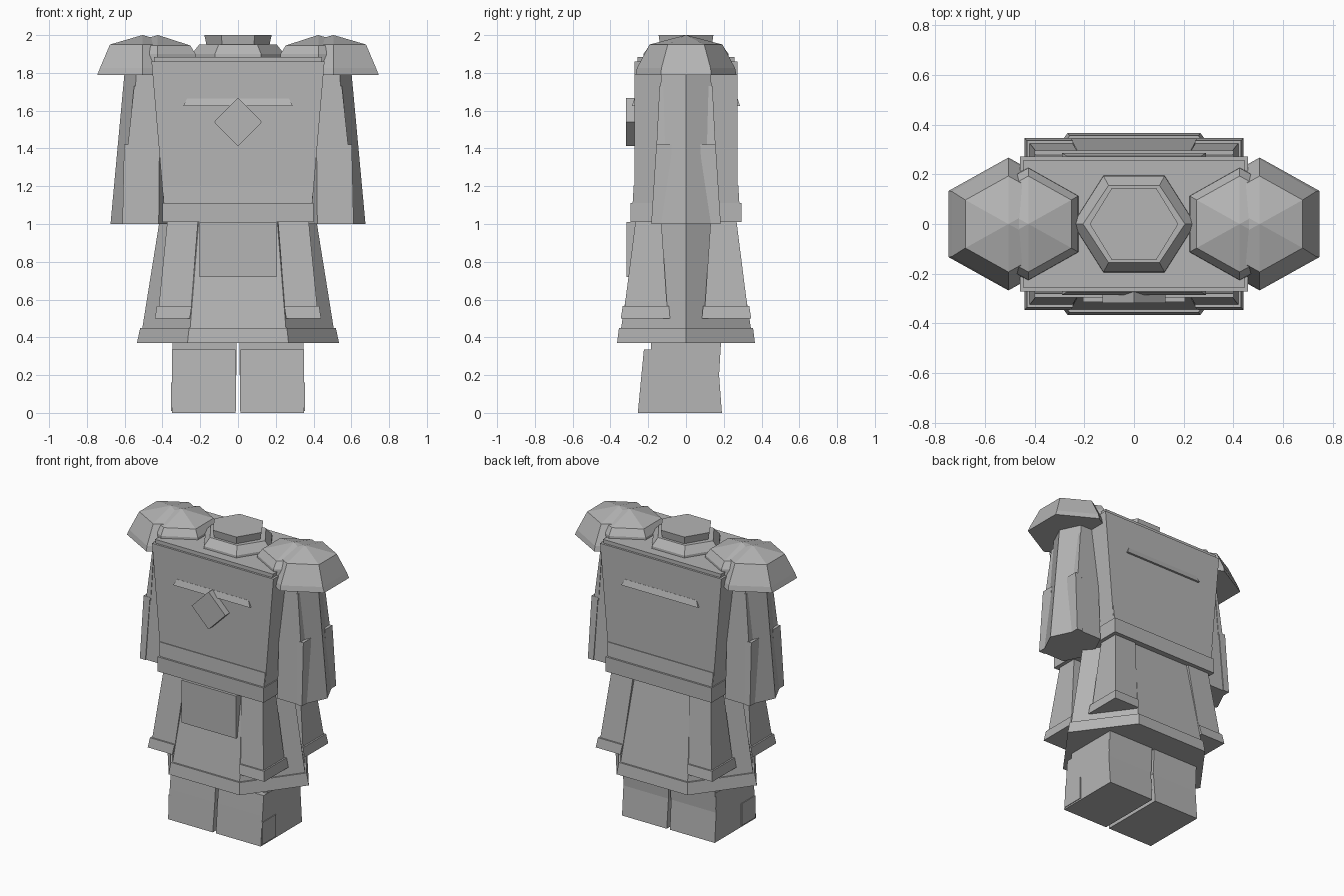
import bpy, bmesh, math

if "Cube" in bpy.data.objects:
    bpy.data.objects.remove(bpy.data.objects["Cube"])

stone = bpy.data.materials.new("stone_grey")
stone.diffuse_color = (0.46, 0.46, 0.46, 1)
stone.use_nodes = True
stone.node_tree.nodes["Principled BSDF"].inputs["Base Color"].default_value = stone.diffuse_color


def hexagon(cx, rx, ry, cy=0.0, turn=0):
    """Six points; rx and ry are half extents, turn=0 puts corners on x, 30 on y."""
    kx, ky = (1, math.cos(math.pi / 6)) if turn == 0 else (math.cos(math.pi / 6), 1)
    angles = [math.radians(turn + 60 * i) for i in range(6)]
    return [(cx + rx * math.cos(a) / kx, cy + ry * math.sin(a) / ky) for a in angles]


def rect(x0, x1, y0, y1):
    return [(x0, y0), (x1, y0), (x1, y1), (x0, y1)]


def flip(ring, sx, sy):
    return [(x * sx, y * sy) for x, y in ring]


def loft(name, layers, sx=1, sy=1):
    """Closed flat-sided solid through (z, ring) layers, optionally mirrored."""
    bm = bmesh.new()
    rings = [[bm.verts.new((x, y, z)) for x, y in flip(r, sx, sy)] for z, r in layers]
    n = len(rings[0])
    for a, b in zip(rings, rings[1:]):
        for i in range(n):
            j = (i + 1) % n
            bm.faces.new((a[i], a[j], b[j], b[i]))
    bm.faces.new(rings[0][::-1])
    bm.faces.new(rings[-1])
    bmesh.ops.recalc_face_normals(bm, faces=bm.faces)
    mesh = bpy.data.meshes.new(name)
    bm.to_mesh(mesh)
    bm.free()
    mesh.materials.append(stone)
    obj = bpy.data.objects.new(name, mesh)
    bpy.context.collection.objects.link(obj)
    return obj


# Torso with top lip, waist band and belt
loft("torso", [(1.01, rect(-.385, .385, -.272, .272)), (1.86, rect(-.458, .458, -.272, .272))])
loft("torso_lip", [(1.85, rect(-.44, .44, -.258, .258)), (1.885, rect(-.445, .445, -.258, .258))])
loft("waist_band", [(1.1, rect(-.392, .392, -.283, .283)), (1.205, rect(-.4, .4, -.277, .277))])
loft("belt", [(1.01, rect(-.4, .4, -.295, .295)), (1.11, rect(-.4, .4, -.295, .295))])

# Chest ridge, front and back
for side, label in ((1, "front"), (-1, "back")):
    loft("chest_ridge_" + label, [(1.625, rect(-.29, .29, -.286, -.25)),
                                  (1.665, rect(-.27, .27, -.273, -.25))], sy=side)

# Diamond emblem: a square plate standing on its corner
loft("chest_diamond", [(1.413, rect(-.001, .001, -.318, -.26)),
                       (1.54, rect(-.127, .127, -.318, -.26)),
                       (1.667, rect(-.001, .001, -.318, -.26))])

# Hexagonal collar and neck
loft("collar", [(1.87, hexagon(0, .247, .195)), (1.9, hexagon(0, .245, .193)),
                (1.95, hexagon(0, .205, .155))])
loft("neck", [(1.94, hexagon(0, .165, .136)), (2.0, hexagon(0, .178, .145))])

# Skirt, hem and front apron
loft("skirt", [(.44, hexagon(0, .508, .345)), (1.02, hexagon(0, .415, .255))])
loft("skirt_hem", [(.37, hexagon(0, .535, .365)), (.45, hexagon(0, .518, .355))])
loft("apron", [(.72, rect(-.205, .205, -.314, -.24)), (1.01, rect(-.205, .205, -.314, -.24))])

for sx, side in ((1, "right"), (-1, "left")):
    # Two overlapping hexagonal domes per shoulder
    loft("shoulder_pad_" + side, [(1.79, hexagon(.505, .24, .267, turn=30)),
                                  (1.825, hexagon(.505, .226, .26, turn=30)),
                                  (1.95, hexagon(.505, .173, .193, turn=30)),
                                  (2.0, hexagon(.505, .002, .002, turn=30))], sx)
    loft("inner_shoulder_pad_" + side, [(1.825, hexagon(.425, .205, .23, turn=30)),
                                        (1.9, hexagon(.425, .2, .225, turn=30)),
                                        (1.945, hexagon(.425, .173, .193, turn=30)),
                                        (2.0, hexagon(.425, .002, .002, turn=30))], sx)
    # Sleeve widening downwards
    loft("sleeve_" + side, [(1.0, hexagon(.505, .17, .178)),
                            (1.81, hexagon(.475, .125, .13))], sx)
    # Leg, boot and boot side plate
    loft("leg_" + side, [(.2, rect(.008, .348, -.185, .175)),
                         (.4, rect(.008, .348, -.185, .187))], sx)
    loft("boot_" + side, [(0, rect(.012, .35, -.255, .19)), (.2, rect(.01, .35, -.236, .175)),
                          (.335, rect(.012, .35, -.223, .18))], sx)
    loft("boot_plate_" + side, [(.01, rect(.33, .355, -.245, -.095)),
                                (.16, rect(.33, .355, -.24, -.095))], sx)

    for sy, end in ((1, "back"), (-1, "front")):
        tag = end + "_" + side
        # Skirt corner panel with its thicker lower band
        loft("skirt_panel_" + tag, [(.56, rect(.248, .42, .1, .325)),
                                    (1.01, rect(.212, .375, .13, .268))], sx, sy)
        loft("skirt_panel_band_" + tag, [(.5, rect(.255, .44, .085, .345)),
                                         (.565, rect(.245, .43, .09, .335))], sx, sy)
        # Cuff trim on the sleeve corners, with a thin spike above
        loft("cuff_trim_" + tag, [(1.0, rect(.57, .612, .1, .184)),
                                  (1.42, rect(.555, .603, .075, .157))], sx, sy)
        loft("cuff_spike_" + tag, [(1.4, rect(.55, .585, .09, .157)),
                                   (1.73, rect(.538, .55, .09, .14))], sx, sy)
